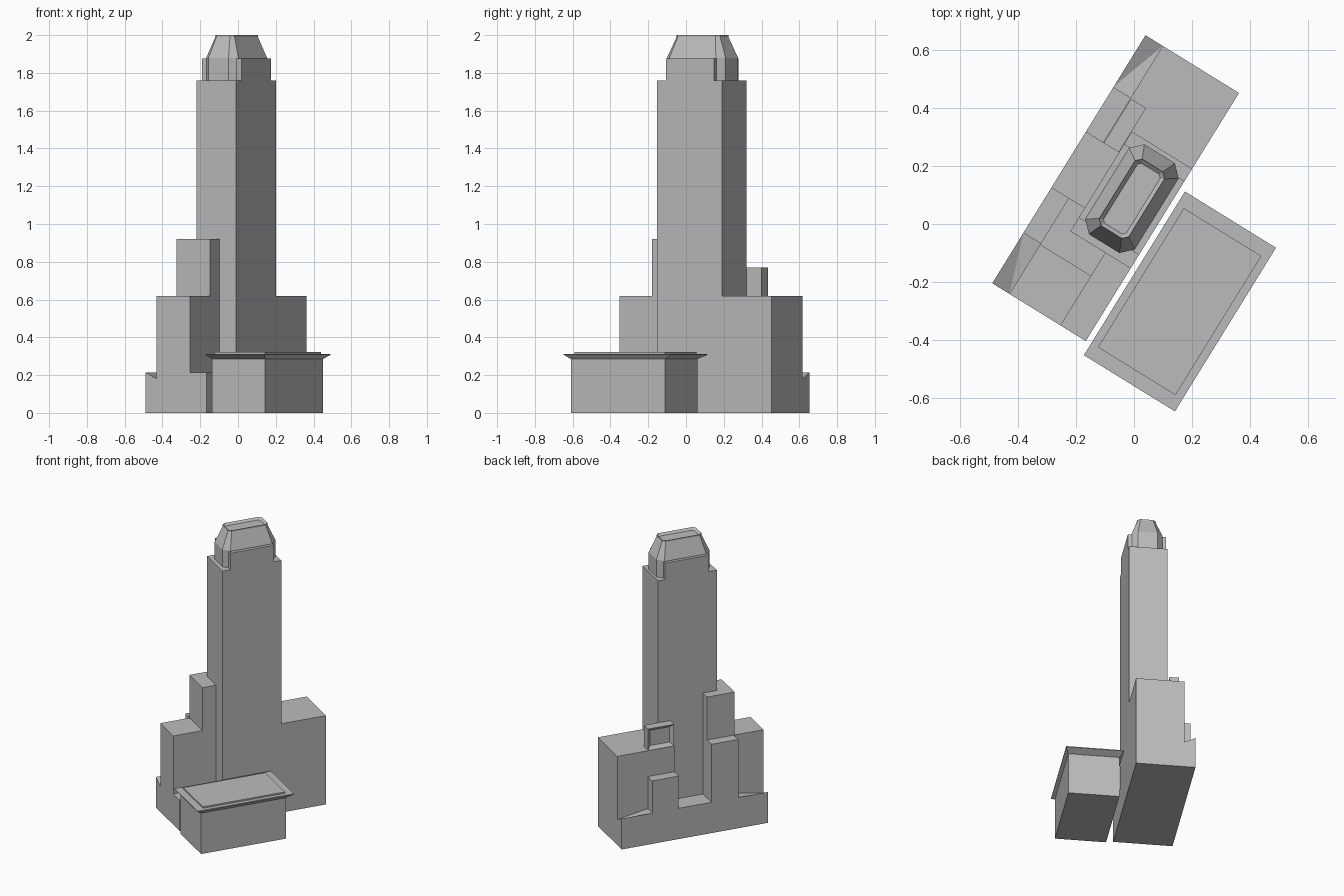
import bpy, bmesh, math
from mathutils import Matrix

cube = bpy.data.objects.get("Cube")
if cube:
    bpy.data.objects.remove(cube)

stone = bpy.data.materials.new("plain_grey")
stone.use_nodes = True
GREY = (0.5, 0.5, 0.5, 1)
stone.diffuse_color = GREY
stone.node_tree.nodes["Principled BSDF"].inputs["Base Color"].default_value = GREY

# The block stands at an angle: a runs along the street, b across it
SITE = Matrix.Translation((-0.49, -0.205, 0)) @ Matrix.Rotation(math.radians(58.3), 4, "Z")


def rect(a0, a1, b0, b1, cut=0):
    """Rectangle outline, with chamfered corners if cut is given."""
    if not cut:
        return [(a0, b0), (a1, b0), (a1, b1), (a0, b1)]
    return [(a0 + cut, b0), (a1 - cut, b0), (a1, b0 + cut), (a1, b1 - cut),
            (a1 - cut, b1), (a0 + cut, b1), (a0, b1 - cut), (a0, b0 + cut)]


def loft(name, rings, recess=None, dip=0):
    """Solid through stacked outlines; recess = (direction, border, depth)."""
    bm = bmesh.new()
    loops = [[bm.verts.new((a, -b, z)) for a, b in outline] for outline, z in rings]
    n = len(loops[0])
    for low, high in zip(loops, loops[1:]):
        for i in range(n):
            j = (i + 1) % n
            bm.faces.new((low[i], low[j], high[j], high[i]))
    bm.faces.new(loops[0])
    top = loops[-1]
    if dip:
        top[0].co.z -= dip
        bm.faces.new(top[:3])
        bm.faces.new((top[0], top[2], top[3]))
    else:
        bm.faces.new(top)
    bmesh.ops.recalc_face_normals(bm, faces=bm.faces)
    if recess:
        axis, border, depth = recess
        bm.normal_update()
        face = max(bm.faces, key=lambda f: (round(f.normal.dot(axis), 3),
                                            f.calc_center_median().dot(axis)))
        bmesh.ops.inset_region(bm, faces=[face], thickness=border, use_even_offset=True)
        bmesh.ops.translate(bm, verts=face.verts, vec=[-c * depth for c in axis])
        # Close the sides of the recess with the stretched inner border
        border_edges = list(face.edges)
        bmesh.ops.recalc_face_normals(bm, faces=bm.faces)
    mesh = bpy.data.meshes.new(name)
    bm.to_mesh(mesh)
    bm.free()
    mesh.materials.append(stone)
    obj = bpy.data.objects.new(name, mesh)
    obj.matrix_world = SITE
    bpy.context.collection.objects.link(obj)
    return obj


def block(name, outline, z0, z1, **extra):
    return loft(name, [(outline, z0), (outline, z1)], **extra)


# Podium: core, rear strip, and rear corners that dip towards the wall
P, S = 0.215, 0.62
LENGTH, DEPTH, STRIP = 1.008, 0.38, 0.07
block("podium", rect(0, LENGTH, STRIP, DEPTH), 0, P)
block("podium_rear_strip", rect(0.205, 0.8, 0, STRIP), 0, P)
for name, end, inner in (("near", 0, 0.205), ("far", LENGTH, 0.8)):
    block("podium_corner_" + name,
          [(end, STRIP), (end, 0), (inner, 0), (inner, STRIP)], 0, P, dip=0.035)

# Stepped wings around the tower
block("front_wing", rect(0, 0.2, STRIP, 0.278), P, S)
block("shoulder", rect(0.2, 0.39, STRIP, 0.278), P, 0.92)
block("rear_bay_tall", rect(0.205, 0.39, 0, STRIP), P, S)
block("rear_bay_short", rect(0.615, 0.797, 0, STRIP), P, 0.44)
block("back_wing", [(0.615, STRIP), (LENGTH, STRIP), (LENGTH, DEPTH),
                    (0.7, DEPTH), (0.7, 0.135), (0.615, 0.135)], P, S)
block("rooftop_frame", rect(0.615, 0.795, 0.073, 0.134), S, 0.77,
      recess=((0, 1, 0), 0.022, 0.02))

# Tower and crown
block("tower", rect(0.295, 0.7, 0.135, DEPTH), P, 1.76)
block("crown_cross", rect(0.35, 0.65, 0.135, DEPTH), 1.76, 1.875)
eaves = rect(0.32, 0.685, 0.157, 0.357, 0.038)
ridge = rect(0.367, 0.638, 0.197, 0.317, 0.018)
loft("crown", [(eaves, 1.76), (eaves, 1.88), (ridge, 1.99), (ridge, 2.0)],
     recess=((0, 0, 1), 0.014, 0.015))

# Low annex with a flared roof slab and raised centre
wall = rect(-0.012, 0.574, 0.423, 0.75)
slab = rect(-0.045, 0.62, 0.4, 0.77)
deck = rect(0.004, 0.569, 0.427, 0.742)
loft("annex", [(wall, 0), (wall, 0.285), (slab, 0.308), (slab, 0.313),
               (deck, 0.313), (deck, 0.323)])
